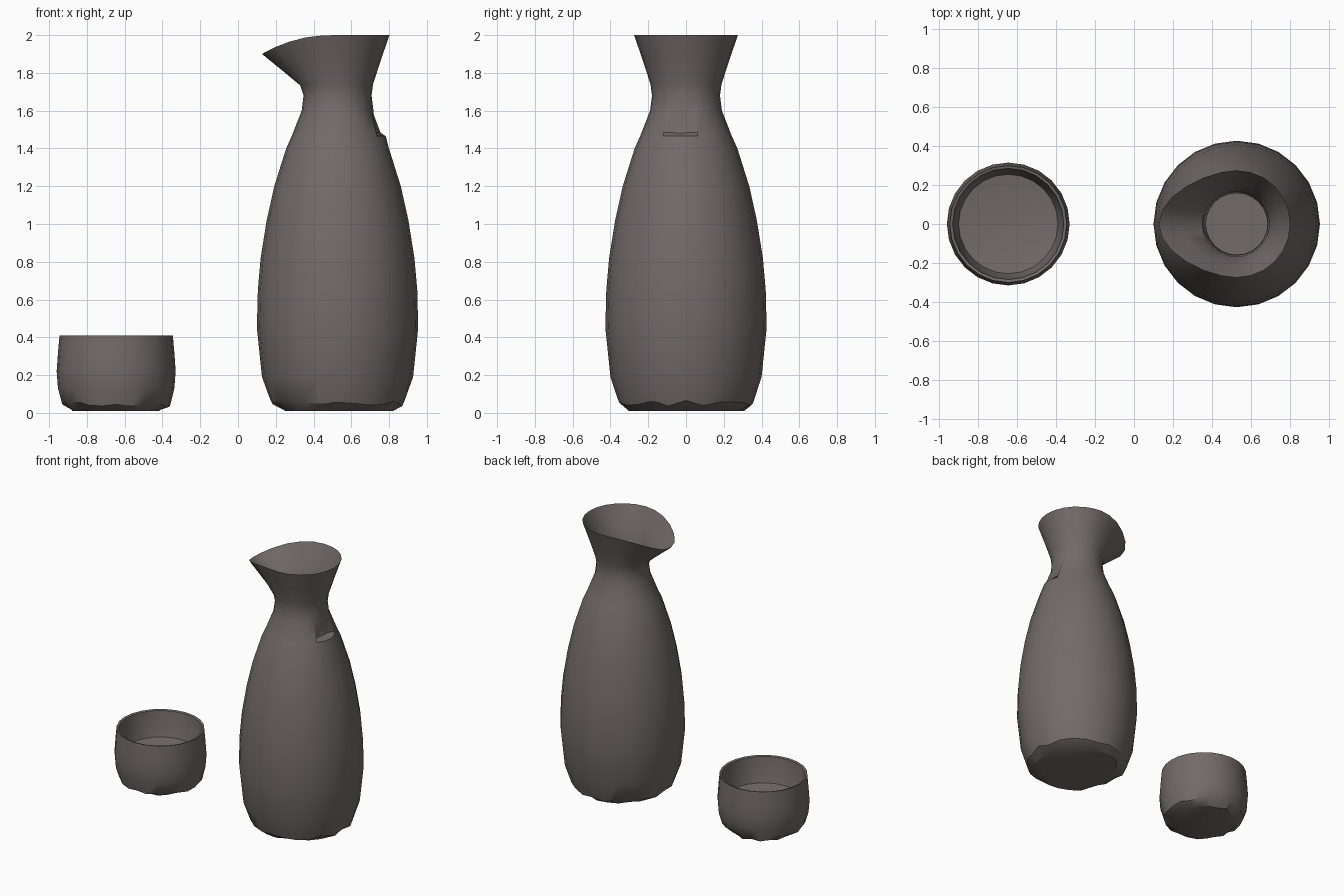
import bpy
import bmesh
import math
import random

random.seed(4)
SEGMENTS = 24

cube = bpy.data.objects.get("Cube")
if cube:
    bpy.data.objects.remove(cube, do_unlink=True)

# One glazed clay colour for everything
clay = bpy.data.materials.new("grey brown clay")
clay.use_nodes = True
colour = (0.17, 0.145, 0.143, 1)
clay.diffuse_color = colour
bsdf = clay.node_tree.nodes["Principled BSDF"]
bsdf.inputs["Base Color"].default_value = colour
bsdf.inputs["Roughness"].default_value = 0.8


def lathe(name, profile, centre_x, shape=None):
    """Spin (radius, height) rings into a closed shell; shape bends each point."""
    bm = bmesh.new()
    rings = []
    for index, (radius, height) in enumerate(profile):
        ring = []
        for i in range(SEGMENTS):
            a = math.tau * i / SEGMENTS
            r, x_shift, z = radius, 0, height
            if shape:
                r, x_shift, z = shape(index, a, radius, height)
            ring.append(bm.verts.new((r * math.cos(a) + x_shift, r * math.sin(a), z)))
        rings.append(ring)
    for low, high in zip(rings, rings[1:]):
        for i in range(SEGMENTS):
            j = (i + 1) % SEGMENTS
            bm.faces.new((low[i], low[j], high[j], high[i]))
    bm.faces.new(rings[0][::-1])
    bm.faces.new(rings[-1])
    bmesh.ops.recalc_face_normals(bm, faces=bm.faces)
    mesh = bpy.data.meshes.new(name)
    bm.to_mesh(mesh)
    bm.free()
    mesh.materials.append(clay)
    obj = bpy.data.objects.new(name, mesh)
    bpy.context.collection.objects.link(obj)
    obj.location.x = centre_x
    bpy.ops.object.select_all(action="DESELECT")
    obj.select_set(True)
    bpy.context.view_layer.objects.active = obj
    bpy.ops.object.shade_smooth_by_angle(angle=math.radians(32))
    return obj


def worn_foot(index, radius, height):
    """Uneven hand-made edge around the base rings."""
    if index == 0:
        return radius + random.uniform(-0.02, 0.02), height
    if index == 1:
        return radius, height + random.uniform(-0.015, 0.02)
    return radius, height


def bottle_shape(index, a, radius, height):
    r, z = worn_foot(index, radius, height)
    # Pouring lip drawn out toward -x
    lip = max(0, -math.cos(a))
    flare = max(0, (height - 1.72) / 0.28)
    x_shift = -0.125 * flare * lip ** 2
    z -= 0.1 * flare * lip ** 3
    # Chipped ledge on the +x shoulder
    if index == CHIP_RING and math.cos(a + 0.13) > 0.93:
        r = 0.195
    if index == CHIP_RING - 1 and math.cos(a + 0.13) > 0.93:
        r += 0.012
    return r, x_shift, z


# Bottle: outer wall up to the lip, then the hollow inside down to its floor
outer = [(0.29, 0.01), (0.355, 0.05), (0.4, 0.19), (0.427, 0.45),
         (0.422, 0.65), (0.407, 0.82), (0.375, 1.02), (0.335, 1.2),
         (0.272, 1.4), (0.243, 1.465), (0.235, 1.485), (0.19, 1.6),
         (0.18, 1.68), (0.188, 1.74), (0.23, 1.87), (0.275, 2.0)]
CHIP_RING = 10
inner = [(0.215, 1.87), (0.168, 1.74), (0.158, 1.6), (0.235, 1.4),
         (0.34, 1.0), (0.385, 0.5), (0.33, 0.1)]
lathe("bottle", outer + inner, 0.527, bottle_shape)

# Cup: low rounded bowl with a thick base
cup = [(0.23, 0.01), (0.285, 0.045), (0.308, 0.13), (0.315, 0.22),
       (0.308, 0.32), (0.3, 0.41), (0.285, 0.405), (0.275, 0.3),
       (0.255, 0.22), (0.12, 0.2)]


def cup_shape(index, a, radius, height):
    r, z = worn_foot(index, radius, height)
    return r, 0, z


lathe("cup", cup, -0.645, cup_shape)
